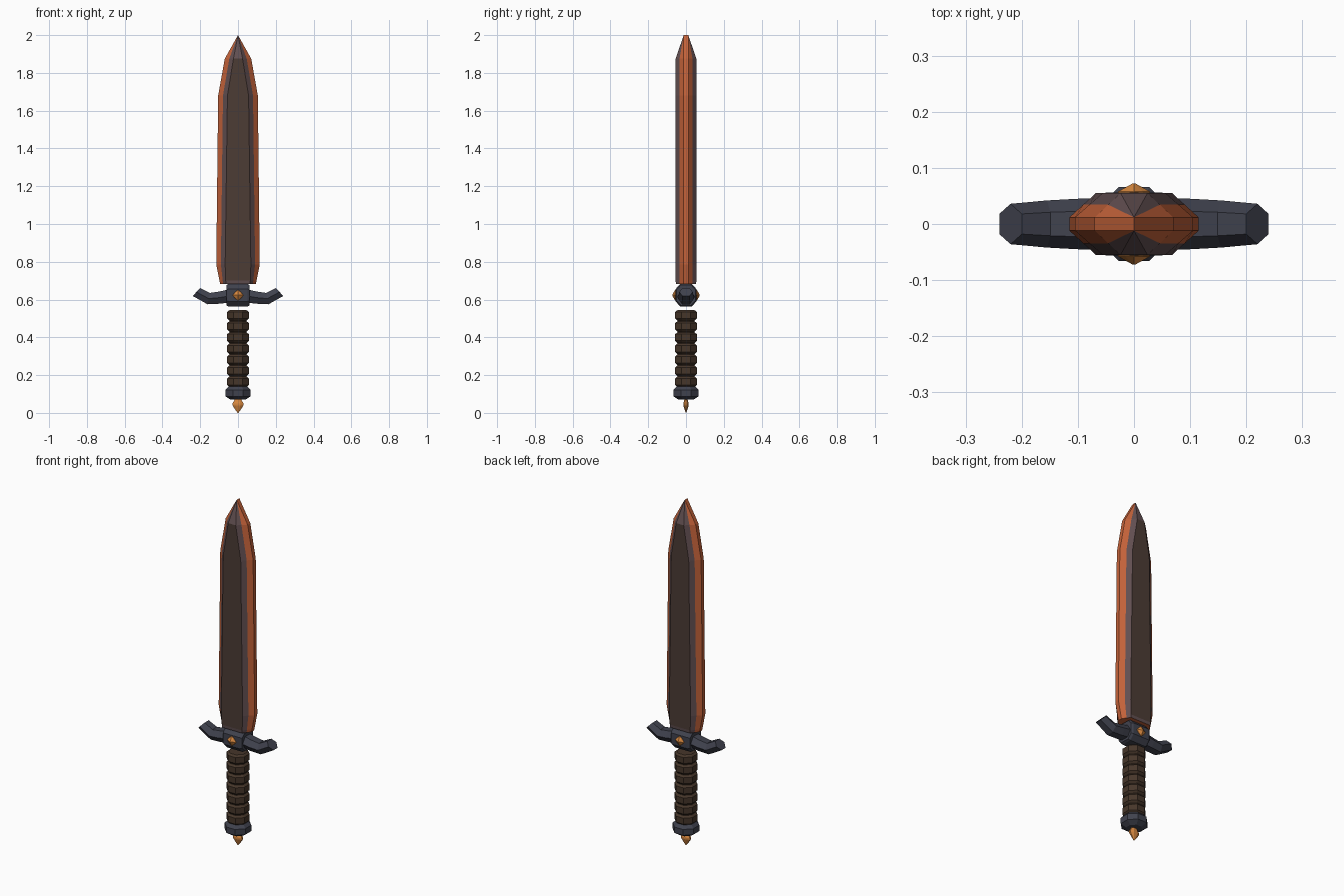
import bpy, bmesh, math
from mathutils import Vector

cube = bpy.data.objects.get("Cube")
if cube:
    bpy.data.objects.remove(cube)


def material(name, rgb):
    m = bpy.data.materials.new(name)
    m.use_nodes = True
    col = [(c / 255) ** 2.2 for c in rgb] + [1]
    m.diffuse_color = col
    m.node_tree.nodes["Principled BSDF"].inputs["Base Color"].default_value = col
    return m


COPPER = material("copper_edge", (194, 98, 60))
MAUVE = material("mauve_grey", (98, 80, 82))
PANEL = material("dark_brown_steel", (77, 62, 56))
SLATE = material("slate_metal", (66, 68, 79))
LEATHER = material("brown_leather", (72, 57, 46))
AMBER = material("amber_gem", (216, 136, 66))


def loft(name, rings, mats, rule=None):
    """Skin closed rings of points, cap both ends, colour faces by a rule."""
    bm = bmesh.new()
    loops = [[bm.verts.new(p) for p in ring] for ring in rings]
    n = len(loops[0])
    for row, (a, b) in enumerate(zip(loops, loops[1:])):
        for i in range(n):
            j = (i + 1) % n
            f = bm.faces.new((a[i], a[j], b[j], b[i]))
            if rule:
                f.material_index = rule(row, i)
    bm.faces.new(loops[0])
    bm.faces.new(loops[-1])
    bmesh.ops.remove_doubles(bm, verts=bm.verts, dist=0.0005)
    bmesh.ops.recalc_face_normals(bm, faces=bm.faces)
    me = bpy.data.meshes.new(name)
    bm.to_mesh(me)
    bm.free()
    for m in mats:
        me.materials.append(m)
    ob = bpy.data.objects.new(name, me)
    bpy.context.collection.objects.link(ob)
    return ob


def lathe(name, profile, mat, sides=8, sy=1.0):
    """Faceted turned part; radii are measured to the flats."""
    k = 1 / math.cos(math.pi / sides)
    rings = []
    for r, z in profile:
        angles = [(i + 0.5) * math.tau / sides for i in range(sides)]
        rings.append([(r * k * math.cos(a), r * k * sy * math.sin(a), z) for a in angles])
    return loft(name, rings, [mat])


# Blade: flat cutting edge, two-tone bevel, flat centre panel
EDGE_Y = 0.012


def blade_ring(z, w, panel, y):
    mid = panel + (w - panel) * 0.48
    mid_y = y + (EDGE_Y - y) * 0.48
    q = [(w, EDGE_Y), (mid, mid_y), (panel, y)]
    half = q + [(-x, v) for x, v in reversed(q)]
    return [(x, v, z) for x, v in half] + [(-x, -v, z) for x, v in half]


def blade_colour(row, i):
    side = i % 6
    if side == 2:
        return 1 if row in (0, 4) else 2
    return 1 if side in (1, 3) else 0


blade_sections = [(0.683, 0.094, 0.064, 0.053), (0.7, 0.098, 0.065, 0.055),
                  (0.785, 0.115, 0.068, 0.055), (1.68, 0.105, 0.056, 0.055),
                  (1.875, 0.07, 0.024, 0.055), (2.0, 0.0, 0.0, EDGE_Y)]
loft("blade", [blade_ring(*s) for s in blade_sections], [COPPER, MAUVE, PANEL], blade_colour)

# Guard block: chamfered prism lying along x
block = []
for x, s in ((-0.062, 0.9), (-0.05, 1), (0.05, 1), (0.062, 0.9)):
    half = [(0.056, -0.032), (0.056, 0.032), (0.03, 0.06)]
    half.append((-0.03, 0.06))
    pts = half[1:] + [(-y, -z) for y, z in half[1:]]
    block.append([(x, y * s, 0.623 + z * s) for y, z in pts])
    # fill the flat front and back between the chamfers
    ring = block[-1]
    ring.insert(3, (x, -0.056 * s, 0.623 + 0.032 * s))
    ring.append((x, 0.056 * s, 0.623 - 0.032 * s))
    ring.sort(key=lambda p: math.atan2(p[2] - 0.623, p[1]))
loft("guard_block", block, [SLATE])

# Guard arms: six-sided bars sweeping up to slanted ends
HEX = [(1, 0), (0.5, 1), (-0.5, 1), (-1, 0), (-0.5, -1), (0.5, -1)]
ARM = [(0.04, 0.62, 0.046, 0.0, 0.036), (0.1, 0.61, 0.045, 0.0, 0.032),
       (0.155, 0.605, 0.042, -0.006, 0.03), (0.22, 0.64, 0.036, -0.02, 0.021)]
for side, label in ((1, "left"), (-1, "right")):
    rings = []
    for x, z, wy, dx, dz in ARM:
        rings.append([(side * (x + v * dx), u * wy, z + v * dz) for u, v in HEX])
    loft("guard_arm_" + label, rings, [SLATE])

# Gems set in the front and back of the guard
for sy, label in ((-1, "front"), (1, "back")):
    rings = []
    for r, y in ((0.03, 0.052), (0.028, 0.058), (0.003, 0.072)):
        ring = []
        for i in range(8):
            a = i * math.tau / 8
            k = r if i % 2 == 0 else r * 0.78
            ring.append((k * math.cos(a), sy * y, 0.623 + k * math.sin(a)))
        rings.append(ring)
    loft("guard_gem_" + label, rings, [AMBER])

# Grip: stack of chamfered octagonal wraps
profile = []
PITCH = 0.0585
for i in range(7):
    z = 0.137 + i * PITCH
    profile += [(0.046, z), (0.057, z + 0.011), (0.057, z + PITCH - 0.013), (0.046, z + PITCH - 0.003)]
lathe("grip", profile, LEATHER)

# Pommel collar and flattened gem drop
lathe("pommel_collar", [(0.04, 0.07), (0.066, 0.088), (0.066, 0.122), (0.05, 0.14)], SLATE)
lathe("pommel_gem", [(0.002, 0.0), (0.014, 0.016), (0.029, 0.04), (0.029, 0.05), (0.016, 0.072)],
      AMBER, 8, 0.5)
